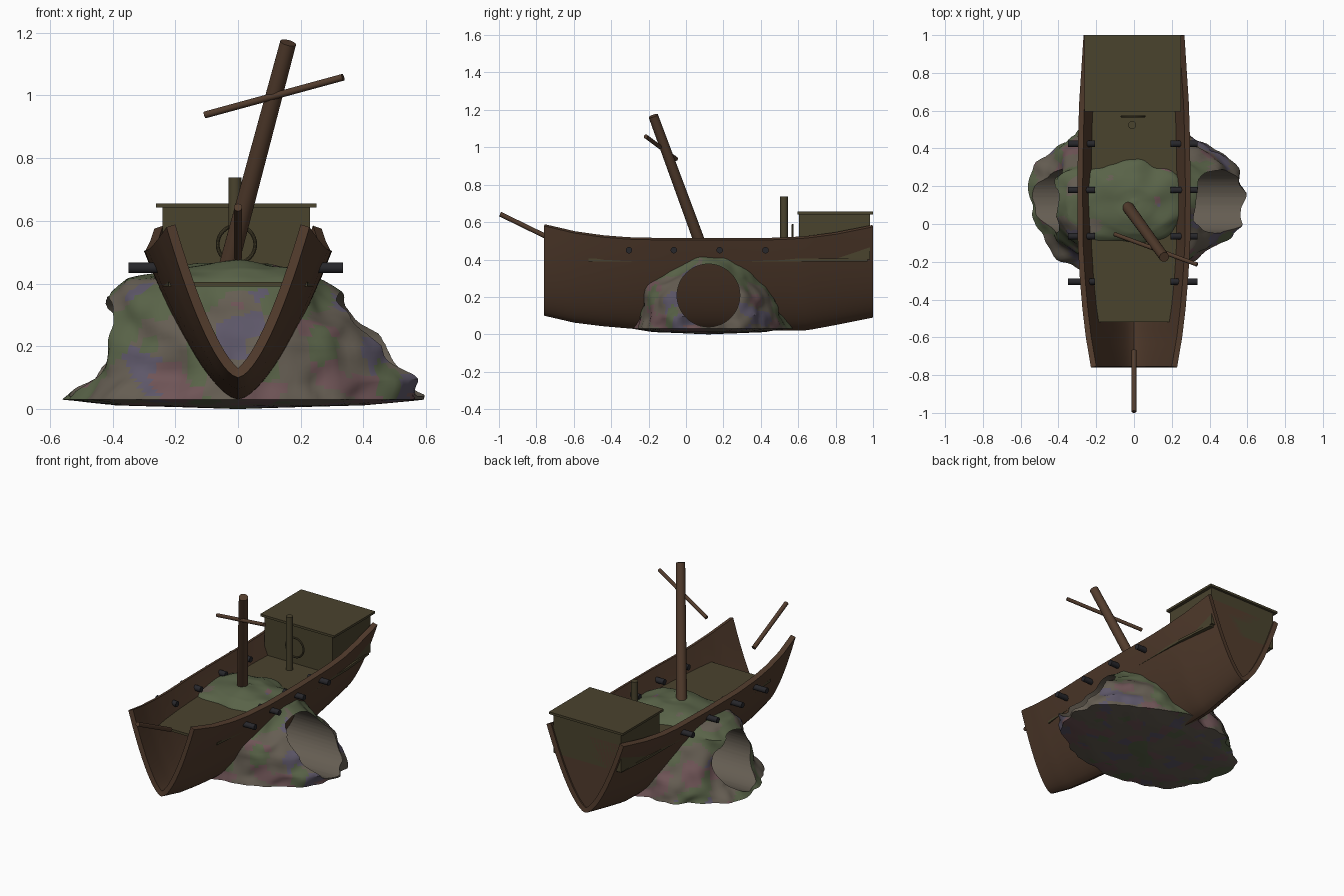
import bpy, bmesh, math
from mathutils import Vector, noise

if "Cube" in bpy.data.objects:
    bpy.data.objects.remove(bpy.data.objects["Cube"])


def material(name, rgb):
    m = bpy.data.materials.new(name)
    m.diffuse_color = (*rgb, 1)
    m.use_nodes = True
    m.node_tree.nodes["Principled BSDF"].inputs["Base Color"].default_value = m.diffuse_color
    return m


HULL = material("hull_wood", (0.085, 0.045, 0.026))
DECK = material("weathered_deck", (0.068, 0.056, 0.027))
IRON = material("dark_iron", (0.02, 0.02, 0.024))
ROCK = [material("stone", (0.13, 0.11, 0.085)), material("moss", (0.10, 0.125, 0.065)),
        material("pink_growth", (0.16, 0.09, 0.095)), material("violet_growth", (0.11, 0.095, 0.14))]


def interp(table, v):
    """Smooth interpolation through rows of (key, values...)."""
    v = min(max(v, table[0][0]), table[-1][0])
    for a, b in zip(table, table[1:]):
        if v <= b[0]:
            f = (v - a[0]) / (b[0] - a[0])
            return [p + (q - p) * f for p, q in zip(a[1:], b[1:])]


def make(name, verts, faces, mats, smooth=True):
    me = bpy.data.meshes.new(name)
    me.from_pydata(verts, [], faces)
    bm = bmesh.new()
    bm.from_mesh(me)
    bmesh.ops.recalc_face_normals(bm, faces=bm.faces)
    bm.to_mesh(me)
    bm.free()
    ob = bpy.data.objects.new(name, me)
    bpy.context.collection.objects.link(ob)
    for m in mats:
        me.materials.append(m)
    if smooth:
        shade(ob)
    return ob


def select(ob):
    bpy.ops.object.select_all(action='DESELECT')
    ob.select_set(True)
    bpy.context.view_layer.objects.active = ob


def shade(ob):
    select(ob)
    bpy.ops.object.shade_smooth_by_angle(angle=math.radians(35))


def rod(name, a, b, r1, mat, r2=None, sides=24):
    a, b = Vector(a), Vector(b)
    bpy.ops.mesh.primitive_cone_add(vertices=sides, radius1=r1, radius2=r2 or r1, depth=(b - a).length,
                                    location=(a + b) / 2, rotation=(b - a).to_track_quat('Z', 'Y').to_euler())
    ob = bpy.context.object
    ob.name = name
    ob.data.materials.append(mat)
    shade(ob)
    return ob


def box(name, lo, hi, mat):
    bpy.ops.mesh.primitive_cube_add(size=1, location=[(p + q) / 2 for p, q in zip(lo, hi)])
    ob = bpy.context.object
    ob.name = name
    ob.scale = [q - p for p, q in zip(lo, hi)]
    ob.data.materials.append(mat)


def slab(name, outline, offset, mat):
    """Flat outline swept by an offset."""
    n, off = len(outline), Vector(offset)
    verts = [Vector(p) for p in outline] + [Vector(p) + off for p in outline]
    faces = [range(n), range(n, 2 * n)] + [(i, (i + 1) % n, n + (i + 1) % n, n + i) for i in range(n)]
    return make(name, verts, [tuple(f) for f in faces], [mat], False)


# Hull: stations of y, half width, keel height, rim height
STATIONS = [(-.76, .228, .10, .58), (-.6, .255, .063, .542), (-.45, .273, .044, .52), (-.3, .286, .031, .508),
            (-.1, .298, .023, .504), (.2, .30, .02, .504), (.5, .295, .02, .506), (.65, .29, .022, .515),
            (.8, .28, .05, .535), (1.0, .267, .09, .575)]
HALF = 16


def section(y, shrink=0):
    w, zk, zt = interp(STATIONS, y)
    pts = []
    for j in range(-HALF, HALF + 1):
        t = (abs(j) / HALF) ** 1.5
        x = (w - shrink) * t ** .62
        pts.append((math.copysign(x, j), y, zk + shrink * (1 - t) + (zt - zk) * t))
    return pts


rows, n = 45, 2 * HALF + 1
verts = [p for i in range(rows) for p in section(-.76 + 1.76 * i / (rows - 1))]
faces = [(i * n + j, i * n + j + 1, (i + 1) * n + j + 1, (i + 1) * n + j)
         for i in range(rows - 1) for j in range(n - 1)]
hull = make("hull", verts, faces, [HULL])
# orient outward so the planking thickens inward
if sum(p.normal.z for p in hull.data.polygons) > 0:
    hull.data.flip_normals()
mod = hull.modifiers.new("planking", 'SOLIDIFY')
mod.thickness, mod.offset = .03, -1
select(hull)
bpy.ops.object.modifier_apply(modifier=mod.name)
shade(hull)

# Transom closing the stern
slab("transom", section(.965, .012), (0, .02, 0), HULL)

# Deck
side = [(.222, -.52), (.24, -.3), (.25, 0), (.252, .4), (.25, .72), (.23, .97)]
slab("deck", [(x, y, .39) for x, y in side] + [(-x, y, .39) for x, y in reversed(side)], (0, 0, .015), DECK)

# Stern cabin and roof
box("cabin", (-.24, .605, .40), (.23, .985, .642), DECK)
box("cabin_roof", (-.262, .595, .642), (.25, 1.0, .656), DECK)

# Leaning mast, yard and bowsprit
rod("mast", (-.04, .1, .42), (.16, -.175, 1.168), .031, HULL, .026)
rod("yard", (-.105, -.053, .938), (.335, -.215, 1.058), .011, HULL)
rod("bowsprit", (0, -.67, .485), (0, -.994, .643), .013, HULL)

# Steering wheel and mizzen stump
rod("mizzen_stump", (-.01, .524, .40), (-.01, .524, .738), .021, DECK)
bpy.ops.mesh.primitive_torus_add(major_radius=.06, minor_radius=.006, major_segments=32, minor_segments=10,
                                 location=(-.005, .57, .525), rotation=(math.pi / 2, 0, 0))
wheel = bpy.context.object
wheel.name = "steering_wheel"
wheel.data.materials.append(DECK)
shade(wheel)

# Cannons along both sides
for s in (-1, 1):
    for k, y in enumerate((-.305, -.065, .18, .425)):
        rod(f"cannon_{'left' if s < 0 else 'right'}_{k + 1}", (s * .2 - .007, y, .45),
            (s * .342 - .007, y, .45), .017, IRON)

# Reef rock: rings of height, reach left, right, front, back
RINGS = [(.0, .0, .0, .0, .0), (.012, .40, .40, .28, .30), (.03, .585, .56, .40, .44), (.1, .51, .575, .385, .41),
         (.2, .475, .53, .36, .36), (.28, .46, .42, .31, .31), (.36, .44, .34, .25, .26), (.41, .36, .28, .21, .20),
         (.445, .22, .20, .17, .13), (.465, .10, .11, .10, .07), (.472, .0, .0, .0, .0)]
SEG, LEV = 128, 60
verts = [(0, .12, 0)]
for i in range(1, LEV):
    u = i / LEV * (len(RINGS) - 1)
    k = min(int(u), len(RINGS) - 2)
    z, left, right, front, back = [a + (b - a) * (u - k) for a, b in zip(RINGS[k], RINGS[k + 1])]
    for j in range(SEG):
        a = 2 * math.pi * j / SEG
        c, s = math.cos(a), math.sin(a)
        p = Vector((c * (right if c > 0 else left), .12 + s * (back if s > 0 else front), z))
        f = 1 + .10 * noise.noise(p * 5 + Vector((3, 1, 7))) + .05 * noise.noise(p * 13)
        dz = .022 * noise.noise(p * 8 + Vector((9, 4, 2))) * min(1, max(0, z - .03) / .1)
        verts.append((max(-.595, min(.595, p.x * f)), .12 + (p.y - .12) * f, z + dz))
verts.append((0, .12, .472))
last = len(verts) - 1
faces = []
for j in range(SEG):
    q = (j + 1) % SEG
    faces += [(0, 1 + q, 1 + j), (last, last - SEG + j, last - SEG + q)]
    for i in range(LEV - 2):
        b = 1 + i * SEG
        faces.append((b + j, b + q, b + SEG + q, b + SEG + j))
rock = make("reef_rock", verts, faces, ROCK)

# Mottled growth on the rock
for f in rock.data.polygons:
    p = f.center
    g = noise.noise(p * 7 + Vector((1, 2, 3))) + max(0, p.z - .25) * 2.5
    h = noise.noise(p * 8 + Vector((20, 5, 1)))
    v = noise.noise(p * 8 + Vector((5, 30, 9)))
    f.material_index = 1 if g > .22 else 2 if h > .25 else 3 if v > .28 else 0

# Round tunnel bored through the rock
cutter = rod("tunnel_cutter", (-.8, .12, .208), (.8, .12, .208), .168, ROCK[0], sides=48)
cutter.hide_render = True
mod = rock.modifiers.new("tunnel", 'BOOLEAN')
mod.operation, mod.object, mod.solver = 'DIFFERENCE', cutter, 'EXACT'
select(rock)
bpy.ops.object.modifier_apply(modifier=mod.name)
bpy.data.objects.remove(cutter)
shade(rock)
